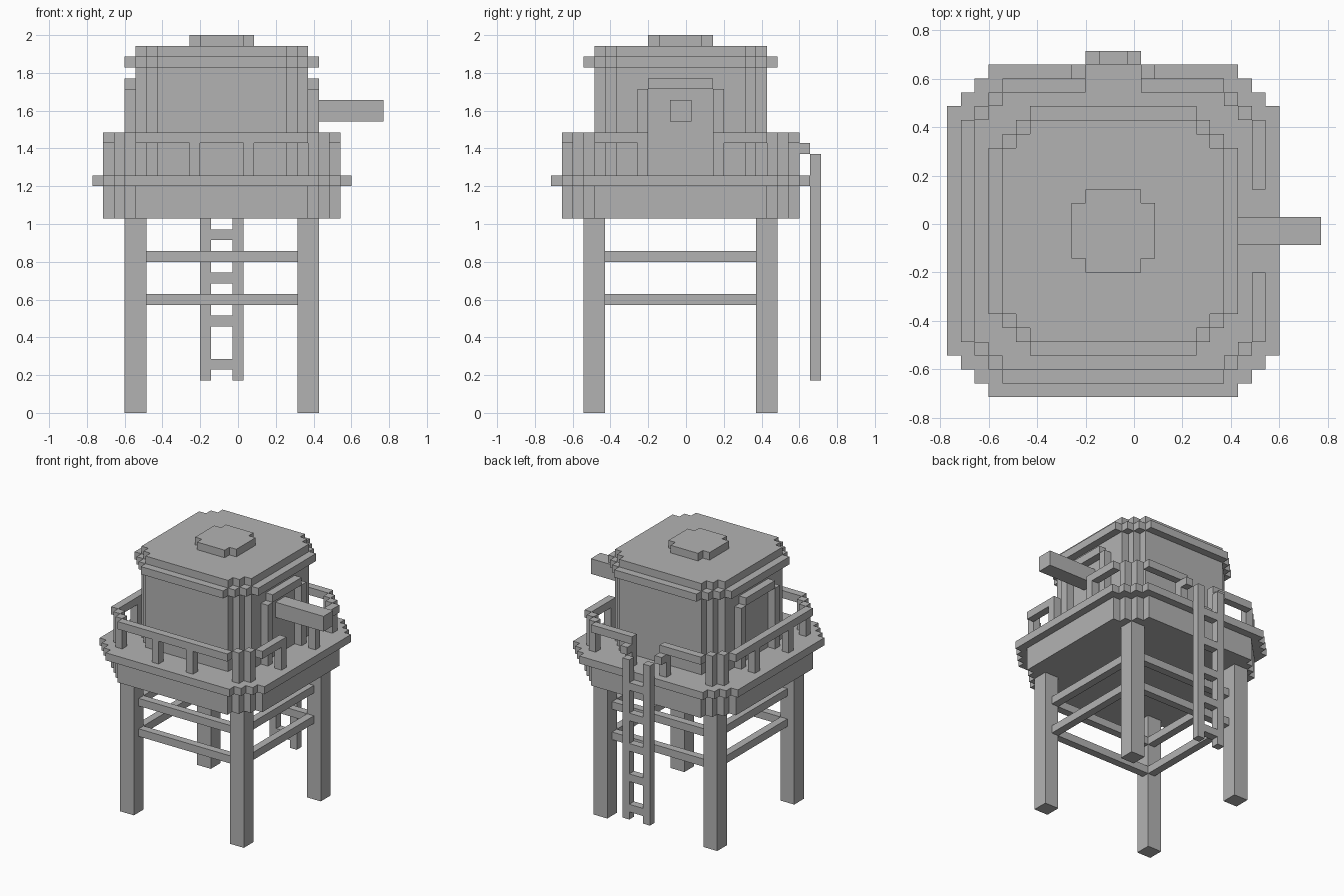
import bpy, bmesh

if "Cube" in bpy.data.objects:
    bpy.data.objects.remove(bpy.data.objects["Cube"])

V = 2 / 35            # size of one grid block
OX, OY = -13.5, -12.5  # block grid origin
C = 12                # tower centre in blocks

grey = bpy.data.materials.new("light_grey")
grey.diffuse_color = (0.45, 0.45, 0.45, 1)
grey.use_nodes = True
grey.node_tree.nodes["Principled BSDF"].inputs["Base Color"].default_value = grey.diffuse_color


def P(x, y, z):
    return ((x + OX) * V, (y + OY) * V, z * V)


def add_prism(bm, outline, z0, z1):
    low = [bm.verts.new(P(x, y, z0)) for x, y in outline]
    high = [bm.verts.new(P(x, y, z1)) for x, y in outline]
    n = len(outline)
    bm.faces.new(low[::-1])
    bm.faces.new(high)
    for i in range(n):
        j = (i + 1) % n
        bm.faces.new((low[i], low[j], high[j], high[i]))


def finish(name, bm):
    me = bpy.data.meshes.new(name)
    bmesh.ops.recalc_face_normals(bm, faces=bm.faces)
    # split the concave stepped caps cleanly
    bmesh.ops.triangulate(bm, faces=[f for f in bm.faces if len(f.verts) > 4])
    bm.to_mesh(me)
    bm.free()
    me.materials.append(grey)
    ob = bpy.data.objects.new(name, me)
    bpy.context.collection.objects.link(ob)


def boxes(name, items):
    """Each item is x0, x1, y0, y1, z0, z1 in blocks."""
    bm = bmesh.new()
    for x0, x1, y0, y1, z0, z1 in items:
        add_prism(bm, [(x0, y0), (x1, y0), (x1, y1), (x0, y1)], z0, z1)
    finish(name, bm)


def stepped_slab(name, half, cut, z0, z1):
    """Square slab with staircase corners, cut blocks deep."""
    corner = []
    for k in range(cut + 1):
        corner.append((half - k, half - cut + k))
        if k < cut:
            corner.append((half - k - 1, half - cut + k))
    pts = []
    for _ in range(4):
        pts += corner
        corner = [(-y, x) for x, y in corner]
    # remove the doubled-back start of every step
    clean = []
    for i in range(4):
        quarter = [(half, half - cut)]
        for k in range(cut):
            quarter += [(half - k - 1, half - cut + k), (half - k - 1, half - cut + k + 1)]
        for _ in range(i):
            quarter = [(-y, x) for x, y in quarter]
        clean += quarter
    bm = bmesh.new()
    add_prism(bm, [(C + x, C + y) for x, y in clean], z0, z1)
    finish(name, bm)


# Legs and cross braces
boxes("legs", [(x, x + 2, y, y + 2, 0, 18) for x in (3, 19) for y in (3, 19)])
boxes("braces", [b for z in (10, 14) for s in (4, 19)
                 for b in ((5, 19, s, s + 1, z, z + 1), (s, s + 1, 5, 19, z, z + 1))])

# Platform
stepped_slab("platform_base", 11, 3, 18, 21)
stepped_slab("platform_rim", 12, 3, 21, 22)

# Cabin and roof
stepped_slab("cabin_walls", 8, 2, 22, 32)
stepped_slab("roof_eave", 9, 3, 32, 33)
stepped_slab("roof_top", 8, 2, 33, 34)
stepped_slab("roof_cap", 3, 1, 34, 35)

# Opening frames on the two sides, and the barrel on the right
for name, x in (("left_frame", 3), ("right_frame", 20)):
    boxes(name, [(x, x + 1, 8, 9, 22, 30), (x, x + 1, 15, 16, 22, 30),
                 (x, x + 1, 9, 15, 30, 31)])
boxes("barrel", [(20, 27, 11, 13, 27, 29)])

# Handrail, open at the ladder and in front of the barrel
rail = [(4, 20, 1, 2), (1, 2, 4, 20),
        (4, 10, 22, 23), (14, 20, 22, 23),
        (22, 23, 4, 9), (22, 23, 15, 20)]
corners = [(x, x + 1, y, y + 1) for a, b in ((2, 3), (3, 2))
           for x in (a, 23 - a) for y in (b, 23 - b)]
boxes("handrail", [r + (25, 26) for r in rail + corners])
posts = [(x, x + 1, y, y + 1) for x in (9, 14) for y in (1, 22)]
posts += [(x, x + 1, y, y + 1) for x in (1, 22) for y in (8, 15)]
boxes("rail_posts", [p + (22, 25) for p in posts + corners])

# Ladder at the back with stepped grips up to the handrail
boxes("ladder_rails", [(x, x + 1, 24, 25, 3, 24) for x in (10, 13)])
boxes("ladder_rungs", [(11, 13, 24, 25, z, z + 1) for z in range(4, 21, 4)])
boxes("ladder_grips", [(x, x + 1, 23, 24, 24, 25) for x in (9, 14)])
